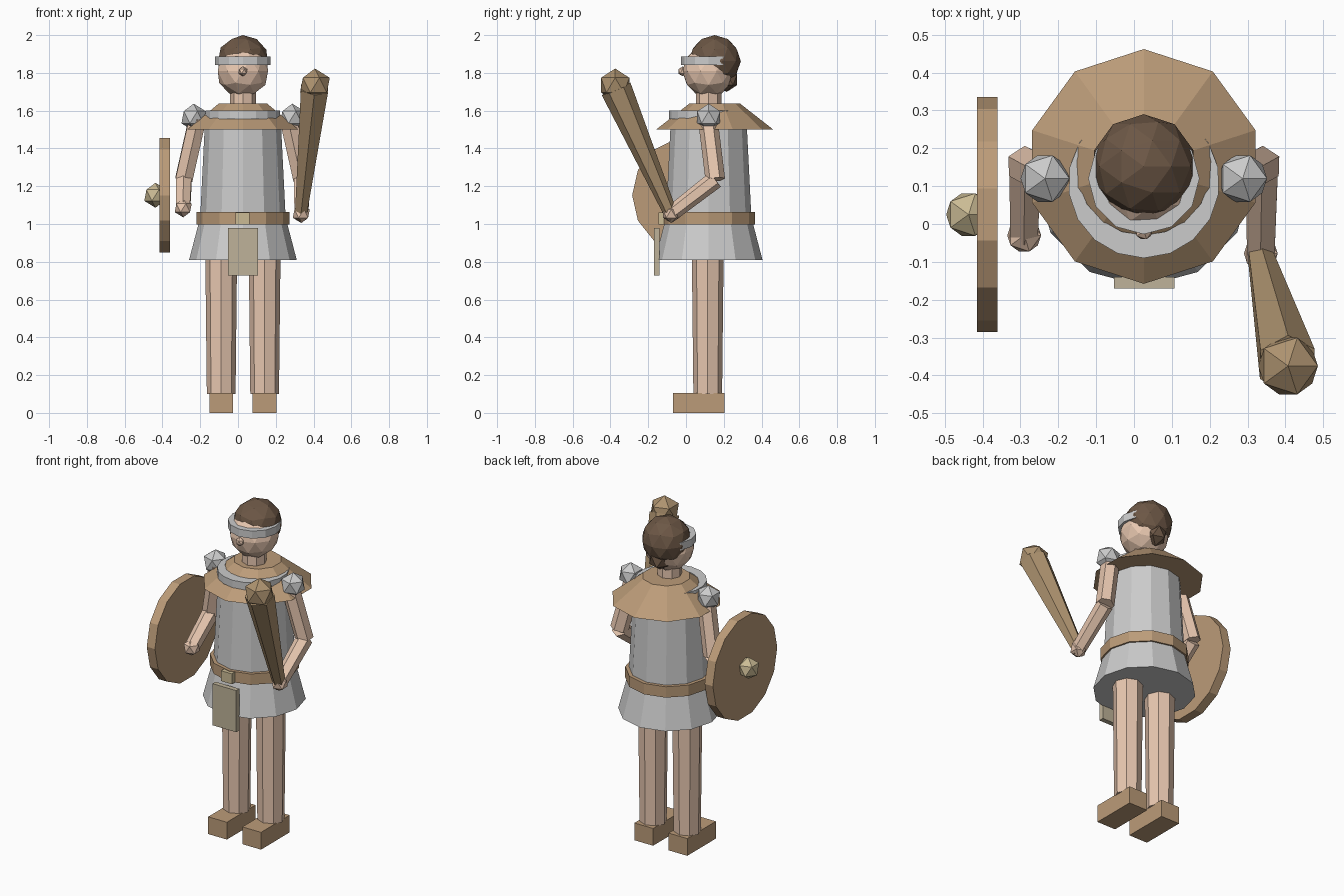
import bpy, bmesh
from math import sin, cos, atan2, pi
from mathutils import Vector, Matrix

if "Cube" in bpy.data.objects:
    bpy.data.objects.remove(bpy.data.objects["Cube"])

CX, CY = 0.026, 0.12          # body axis


def material(name, rgb):
    m = bpy.data.materials.new(name)
    m.diffuse_color = (*rgb, 1)
    m.use_nodes = True
    m.node_tree.nodes["Principled BSDF"].inputs["Base Color"].default_value = m.diffuse_color
    return m


SKIN = material("skin", (0.80, 0.57, 0.43))
LEATHER = material("leather", (0.50, 0.33, 0.19))
WOOD = material("wood", (0.42, 0.29, 0.16))
HAIR = material("hair", (0.15, 0.095, 0.06))
CLOTH = material("cloth", (0.52, 0.45, 0.32))
BRASS = material("brass", (0.60, 0.50, 0.30))


def finish(name, bm, mat=None):
    mesh = bpy.data.meshes.new(name)
    bmesh.ops.recalc_face_normals(bm, faces=bm.faces)
    bm.to_mesh(mesh)
    bm.free()
    if mat:
        mesh.materials.append(mat)
    ob = bpy.data.objects.new(name, mesh)
    bpy.context.collection.objects.link(ob)
    return ob


def rod(name, a, b, r1, r2, n, mat=None):
    """Tapered prism from point a to point b."""
    a, b = Vector(a), Vector(b)
    d = b - a
    turn = Vector((0, 0, 1)).rotation_difference(d).to_matrix().to_4x4()
    bm = bmesh.new()
    bmesh.ops.create_cone(bm, cap_ends=True, segments=n, radius1=r1, radius2=r2,
                          depth=d.length, matrix=Matrix.Translation((a + b) / 2) @ turn)
    return finish(name, bm, mat)


def drum(name, z0, z1, r0, r1, n, mat=None, y=CY):
    return rod(name, (CX, y, z0), (CX, y, z1), r0, r1, n, mat)


def ball(name, c, r, detail=1, mat=None):
    bm = bmesh.new()
    bmesh.ops.create_icosphere(bm, subdivisions=detail, radius=r,
                               matrix=Matrix.Translation(c))
    return finish(name, bm, mat)


def box(name, lo, hi, mat=None):
    lo, hi = Vector(lo), Vector(hi)
    bm = bmesh.new()
    bmesh.ops.create_cube(bm, size=1, matrix=Matrix.Translation((lo + hi) / 2)
                          @ Matrix.Diagonal((*(hi - lo), 1)))
    return finish(name, bm, mat)


# legs, feet, shoulders and arms on both sides
hands = {"left": (-0.29, -0.03, 1.085), "right": (0.335, -0.078, 1.055)}
for side, s in (("left", -1), ("right", 1)):
    lx = CX + s * 0.115
    rod(side + "_leg", (lx, 0.115, 0.1), (lx, 0.115, 0.83), 0.076, 0.084, 8, SKIN)
    box(side + "_foot", (lx - 0.063, -0.07, 0), (lx + 0.063, 0.205, 0.105), LEATHER)
    shoulder = (CX + s * 0.261, CY, 1.565)
    elbow = (CX + s * 0.313, 0.155, 1.235)
    ball(side + "_shoulder_guard", shoulder, 0.072)
    rod(side + "_upper_arm", (CX + s * 0.24, 0.115, 1.56), elbow, 0.052, 0.052, 6, SKIN)
    rod(side + "_forearm", elbow, hands[side], 0.048, 0.042, 6, SKIN)
    ball(side + "_hand", hands[side], 0.05, 1, SKIN)

# armoured body, belt and apron
drum("skirt", 0.81, 1.02, 0.285, 0.23, 12)
drum("torso", 1.0, 1.56, 0.228, 0.2, 12)
drum("belt", 0.997, 1.063, 0.246, 0.246, 12, LEATHER)
box("buckle", (-0.013, -0.145, 0.997), (0.06, -0.09, 1.06), BRASS)
box("apron", (-0.053, -0.17, 0.727), (0.107, -0.14, 0.98), CLOTH)

# flared collar and crescent neck plate
drum("collar", 1.5, 1.637, 0.31, 0.135, 10, LEATHER, 0.152)


def arc(cy, r, n=14):
    t = atan2(0.27 - cy, 0.125)
    return [Vector((CX + r * cos(a), cy + r * sin(a), 1.555))
            for a in (t - i * (pi + 2 * t) / n for i in range(n + 1))]


outer, inner = arc(0.11, 0.2), arc(0.148, 0.178)
bm = bmesh.new()
vo = [bm.verts.new(p) for p in outer]
vi = [vo[0]] + [bm.verts.new(p) for p in inner[1:-1]] + [vo[-1]]
for i in range(len(vo) - 1):
    quad = list(dict.fromkeys((vo[i], vo[i + 1], vi[i + 1], vi[i])))
    bm.faces.new(quad)
up = bmesh.ops.extrude_face_region(bm, geom=bm.faces[:])["geom"]
bmesh.ops.translate(bm, vec=(0, 0, 0.045),
                    verts=[v for v in up if isinstance(v, bmesh.types.BMVert)])
finish("neck_plate", bm)

# head
drum("neck", 1.58, 1.72, 0.068, 0.068, 8, SKIN)
ball("head", (CX, CY, 1.81), 0.14, 2, SKIN)
ball("nose", (CX, -0.018, 1.808), 0.026, 1, SKIN)
ball("hair", (CX, 0.152, 1.862), 0.138, 2, HAIR)
ball("hair_bun", (CX, 0.215, 1.765), 0.066, 1, HAIR)
drum("headband", 1.841, 1.887, 0.147, 0.147, 12)

# club
rod("club_shaft", (0.33, -0.07, 1.03), (0.405, -0.37, 1.715), 0.034, 0.083, 6, WOOD)
ball("club_head", (0.407, -0.375, 1.735), 0.088, 1, WOOD)

# round shield
rod("shield", (-0.415, 0.025, 1.152), (-0.36, 0.025, 1.152), 0.31, 0.31, 14, LEATHER)
ball("shield_boss", (-0.437, 0.025, 1.152), 0.066, 1, BRASS)
